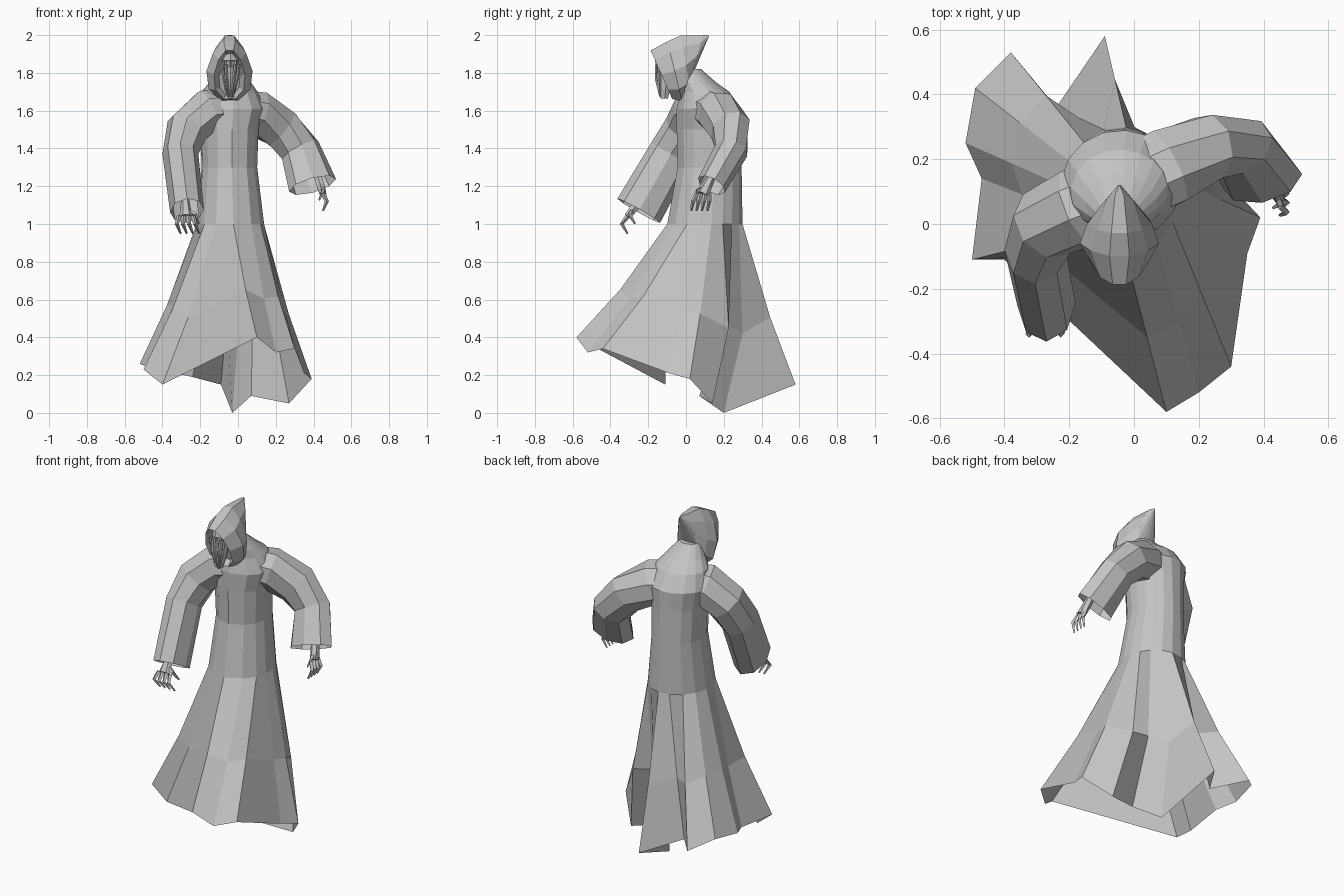
import bpy, bmesh
from math import sin, cos, radians, tau
from mathutils import Vector

if "Cube" in bpy.data.objects:
    bpy.data.objects.remove(bpy.data.objects["Cube"])

grey = bpy.data.materials.new("cloth_grey")
grey.use_nodes = True
grey.diffuse_color = (0.55, 0.55, 0.55, 1)
grey.node_tree.nodes["Principled BSDF"].inputs["Base Color"].default_value = (0.55, 0.55, 0.55, 1)


def loft(name, rings, cap_start=False, cap_end=False):
    """Skin a list of equal closed rings with flat faces."""
    bm = bmesh.new()
    loops = [[bm.verts.new(p) for p in ring] for ring in rings]
    n = len(loops[0])
    for a, b in zip(loops, loops[1:]):
        for i in range(n):
            j = (i + 1) % n
            bm.faces.new((a[i], a[j], b[j], b[i]))
    if cap_start:
        bm.faces.new(loops[0])
    if cap_end:
        bm.faces.new(loops[-1])
    bmesh.ops.recalc_face_normals(bm, faces=bm.faces[:])
    mesh = bpy.data.meshes.new(name)
    bm.to_mesh(mesh)
    bm.free()
    mesh.materials.append(grey)
    obj = bpy.data.objects.new(name, mesh)
    bpy.context.collection.objects.link(obj)
    return obj


def sweep(name, stations, ref, sides=8, capped=False):
    """Tube along (x, y, z, radius along ref, radius across) stations."""
    pts = [Vector(s[:3]) for s in stations]
    rings = []
    for i, (p, s) in enumerate(zip(pts, stations)):
        d = (pts[min(i + 1, len(pts) - 1)] - pts[max(i - 1, 0)]).normalized()
        u = Vector(ref)
        u = (u - d * u.dot(d)).normalized()
        v = d.cross(u)
        rings.append([p + u * s[3] * cos(tau * k / sides) + v * s[4] * sin(tau * k / sides)
                      for k in range(sides)])
    return loft(name, rings, capped, capped)


# Robe: folded hem, flared skirt, then elliptical rings up to the draped shoulders
hem = [(.10, -.58, .40), (.20, -.52, .32), (.30, -.44, .34), (.35, -.09, .21),
       (.39, .02, .18), (.27, .14, .05), (.07, .07, .09), (-.03, .20, 0),
       (-.09, .58, .15), (-.24, .36, .19), (-.38, .53, .22), (-.49, .42, .28),
       (-.52, .25, .26), (-.47, .14, .24), (-.50, -.11, .23), (-.40, -.11, .15)]
hem = [Vector(p) for p in hem]
fold_angles = [-85, -52, -28, -8, 10, 28, 46, 65, 85, 107, 130, 152, 175, 198, 220, 245]


def body_ring(z, cx, cy, rx, ry):
    return [Vector((cx + rx * cos(radians(a)), cy + ry * sin(radians(a)), z))
            for a in fold_angles]


waist = body_ring(1.0, -.04, .10, .18, .20)
knee = []
for i, (w, h) in enumerate(zip(waist, hem)):
    p = w.lerp(h, .52)
    p.z = w.lerp(h, .58).z
    if 5 <= i <= 7:
        p.y += .06
    knee.append(p)
loft("robe", [hem, knee, waist,
              body_ring(1.30, -.045, .125, .148, .17),
              body_ring(1.50, -.045, .12, .155, .17),
              body_ring(1.61, -.04, .12, .185, .17),
              body_ring(1.70, -.045, .10, .15, .13),
              body_ring(1.75, -.04, .06, .11, .10),
              body_ring(1.82, -.045, .02, .06, .06)], cap_end=True)

# Sleeves: bent tubes, broad at the shoulder, with wide open cuffs
drape = (0, .86, -.5)
sweep("left_sleeve", [(-.03, .11, 1.60, .13, .11), (.10, .175, 1.585, .13, .12),
                      (.23, .235, 1.505, .105, .12), (.33, .24, 1.39, .09, .11),
                      (.395, .135, 1.205, .08, .13)], drape)
sweep("right_sleeve", [(-.04, .11, 1.60, .13, .11), (-.17, .05, 1.59, .13, .12),
                       (-.27, 0, 1.50, .12, .115), (-.305, -.08, 1.37, .12, .095),
                       (-.27, -.25, 1.07, .13, .09)], drape)


# Hands: tapered palm, four curled fingers and a thumb
def hand(side, wrist, palm, spread, bend, tip):
    wrist, palm, spread, bend, tip = map(Vector, (wrist, palm, spread, bend, tip))
    sweep(side + "_palm", [(*wrist, .022, .022), (*wrist.lerp(palm, .6), .028, .024),
                           (*palm, .036, .02)], spread, 6, True)
    for i in range(4):
        k = palm + spread * (i - 1.5)
        m = k + bend + spread * (i - 1.5) * .3
        sweep(f"{side}_finger_{i + 1}", [(*k, .013, .013), (*m, .011, .011),
                                         (*(m + tip), .005, .005)], spread, 4, True)
    k = wrist.lerp(palm, .6)
    m = k + spread * 2 + bend * .6
    sweep(side + "_thumb", [(*k, .013, .013), (*m, .011, .011),
                            (*(m + tip), .005, .005)], (.3, .9, .2), 4, True)


hand("left", (.42, .14, 1.26), (.45, .09, 1.16), (0, -.022, 0), (.02, -.01, -.04), (-.02, -.01, -.05))
hand("right", (-.28, -.24, 1.13), (-.275, -.31, 1.04), (.025, 0, 0), (0, -.03, -.04), (.02, .03, -.05))


# Hood: rings slanted back from the face opening to a raised tip
def hood_ring(y, slant, z, rx, rz, n=10):
    ring = []
    for i in range(n):
        a = tau * (i + 1) / n
        ring.append((-.045 + rx * cos(a) * (1 - .2 * sin(a)),
                     y - slant * sin(a), z + rz * sin(a)))
    return ring


loft("hood", [hood_ring(-.06, .03, 1.78, .055, .10),
              hood_ring(-.13, .06, 1.79, .082, .135),
              hood_ring(-.06, .04, 1.81, .122, .165),
              hood_ring(.00, .03, 1.84, .10, .165),
              hood_ring(.06, -.03, 1.89, .055, .115),
              hood_ring(.12, 0, 1.995, .004, .005)], True, True)


# Gaunt face: narrow mask, hollow eyes and strands over the jaw
def face_ring(z, y, w, d):
    return [(-.04 + w * x, y + d * k, z)
            for x, k in ((0, -1), (.6, -.6), (1, .2), (.6, 1), (-.6, 1), (-1, .2), (-.6, -.6))]


face = loft("face", [face_ring(1.665, -.115, .014, .02), face_ring(1.71, -.115, .030, .03),
                     face_ring(1.78, -.11, .042, .045), face_ring(1.83, -.11, .05, .045),
                     face_ring(1.865, -.11, .055, .055), face_ring(1.91, -.11, .04, .04)],
            True, True)
bm = bmesh.new()
bm.from_mesh(face.data)
eyes = [f for f in bm.faces if 1.83 < f.calc_center_median().z < 1.87
        and f.normal.y < -.4]
bmesh.ops.inset_individual(bm, faces=eyes, thickness=.006, depth=-.012)
bm.to_mesh(face.data)
bm.free()

for s, side in ((-1, "right"), (1, "left")):
    for i, w in enumerate((.025, .045)):
        sweep(f"{side}_face_strand_{i + 1}",
              [(-.04 + s * w, -.155 + i * .012, 1.845, .008, .008),
               (-.04 + s * w * .8, -.155 + i * .012, 1.77, .008, .010),
               (-.04 + s * w * .3, -.138, 1.675, .004, .004)], (1, 0, 0), 4, True)
